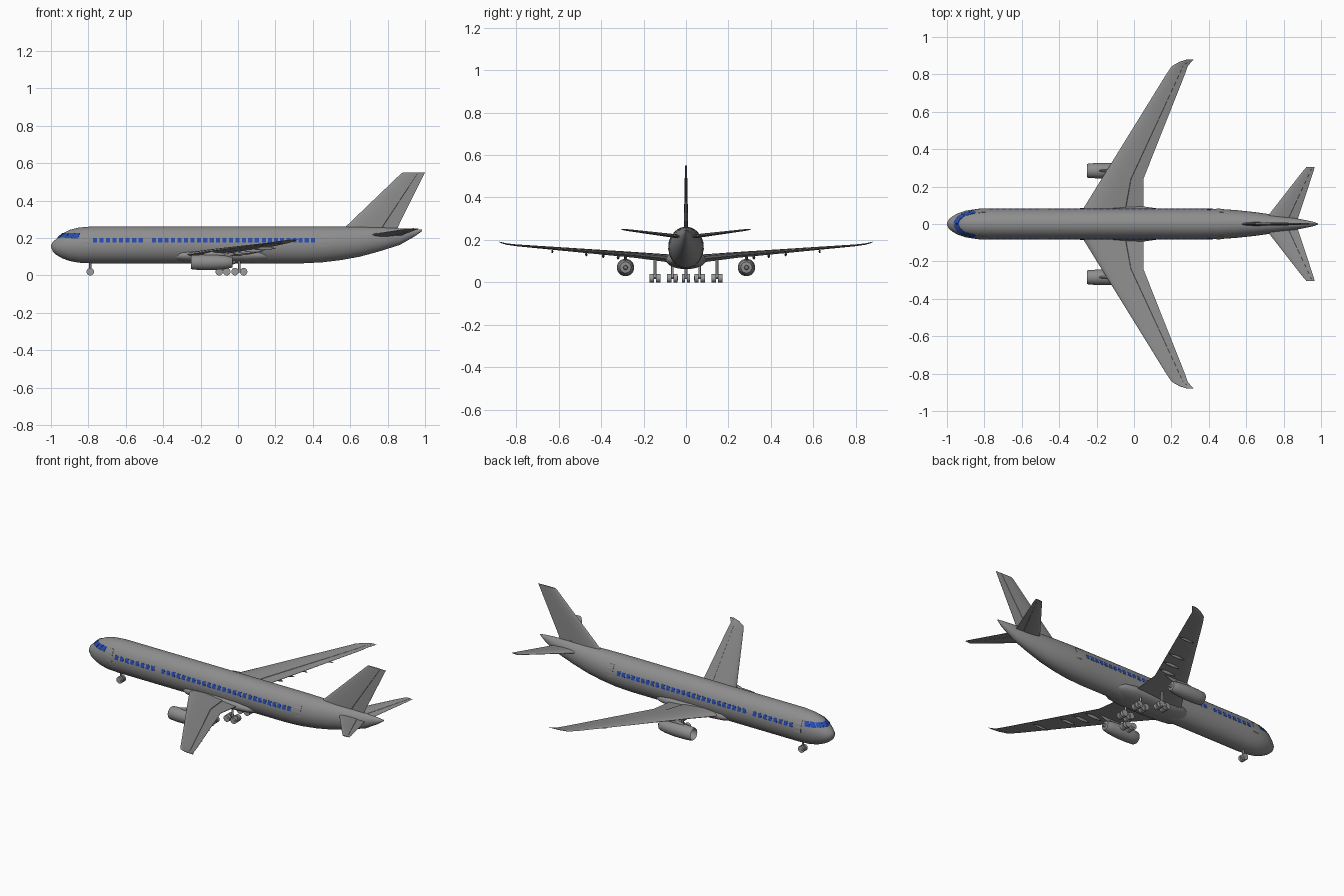
import bpy, bmesh, math
from mathutils import Vector

if "Cube" in bpy.data.objects:
    bpy.data.objects.remove(bpy.data.objects["Cube"])


def material(name, rgb):
    m = bpy.data.materials.new(name)
    m.use_nodes = True
    m.diffuse_color = (*rgb, 1)
    m.node_tree.nodes["Principled BSDF"].inputs["Base Color"].default_value = (*rgb, 1)
    return m


GREY = material("body grey", (0.27, 0.27, 0.27))
GEAR = material("gear grey", (0.33, 0.33, 0.33))
BLUE = material("window blue", (0.02, 0.07, 0.45))
smooth_parts = []


def make_object(name, bm, mat, smooth=True):
    me = bpy.data.meshes.new(name)
    bm.to_mesh(me)
    bm.free()
    me.materials.append(mat)
    ob = bpy.data.objects.new(name, me)
    bpy.context.collection.objects.link(ob)
    if smooth:
        smooth_parts.append(ob)
    return ob


def loft(name, rings):
    """Skin a list of point rings and cap both ends."""
    bm = bmesh.new()
    vs = [[bm.verts.new(p) for p in ring] for ring in rings]
    n = len(rings[0])
    for a, b in zip(vs, vs[1:]):
        for i in range(n):
            j = (i + 1) % n
            bm.faces.new((a[i], a[j], b[j], b[i]))
    bm.faces.new(vs[0])
    bm.faces.new(vs[-1])
    bmesh.ops.recalc_face_normals(bm, faces=bm.faces)
    make_object(name, bm, GREY)


def tube(name, stations, y=0, sides=32):
    """Loft ellipses given as (x, bottom, top, half width)."""
    rings = []
    for x, lo, hi, w in stations:
        angles = [math.tau * i / sides for i in range(sides)]
        rings.append([(x, y + w * math.cos(a), (lo + hi) / 2 + (hi - lo) / 2 * math.sin(a))
                      for a in angles])
    loft(name, rings)


# Aerofoil outlines (chord fraction, thickness fraction) with a step at the flap hinge
TOP = [(0, 0), (.03, .22), (.1, .38), (.3, .5), (.5, .43), (.7, .3), (.708, .22), (1, .04)]
WING = TOP + [(1, -.04), (.65, -.2), (.3, -.36), (.08, -.25)]
SYMMETRIC = TOP + [(u, -v) for u, v in reversed(TOP[1:])]


def foil(name, profile, sections, place):
    """Loft aerofoils given as (front x, rear x, span, height, thickness)."""
    loft(name, [[place(a + u * (b - a), span, h, v * t) for u, v in profile]
                for a, b, span, h, t in sections])


# Fuselage
HULL = [(-1, .152, .162, .004), (-.99, .127, .179, .025), (-.97, .109, .197, .042),
        (-.94, .092, .224, .058), (-.9, .077, .244, .071), (-.85, .068, .256, .079),
        (-.78, .065, .262, .083), (.35, .065, .262, .083), (.45, .07, .262, .081),
        (.55, .082, .261, .074), (.65, .1, .26, .063), (.75, .127, .257, .049),
        (.865, .163, .252, .031), (.95, .212, .248, .014), (.985, .238, .245, .003)]
tube("fuselage", HULL, sides=48)


def hull_y(x, z):
    """Half width of the fuselage at x and height z (0 outside)."""
    for a, b in zip(HULL, HULL[1:]):
        if a[0] <= x <= b[0]:
            lo, hi, w = Vector(a[1:]).lerp(Vector(b[1:]), (x - a[0]) / (b[0] - a[0]))
            k = (2 * z - lo - hi) / (hi - lo)
            return w * math.sqrt(max(0, 1 - k * k))
    return 0


def patches(name, boxes, point, mat, thick, steps=3):
    """Thin plates that follow the hull; each box is (u0, u1, z0, z1)."""
    bm = bmesh.new()
    for u0, u1, z0, z1 in boxes:
        for side in (-1, 1):
            grid = [[bm.verts.new(point(u0 + (u1 - u0) * i / steps,
                                        z0 + (z1 - z0) * j / steps, side))
                     for j in range(steps + 1)] for i in range(steps + 1)]
            for i in range(steps):
                for j in range(steps):
                    quad = [grid[i][j], grid[i][j + 1], grid[i + 1][j + 1], grid[i + 1][j]]
                    bm.faces.new(quad if side > 0 else quad[::-1])
    ob = make_object(name, bm, mat, smooth=False)
    mod = ob.modifiers.new("thickness", "SOLIDIFY")
    mod.thickness = thick
    mod.offset = 0


def on_side(x, z, side):
    return (x, side * hull_y(x, z), z)


def on_nose(angle, z, side):
    """Hull point along a ray fanned out from the cockpit centre."""
    near, far = 0, .2
    c, s = math.cos(math.radians(angle)), math.sin(math.radians(angle))
    for _ in range(24):
        r = (near + far) / 2
        if r * s < hull_y(-.8 - r * c, z):
            near = r
        else:
            far = r
    return (-.8 - near * c, side * near * s, z)


# Cabin windows, cockpit windows and doors
cabin = []
for first, last, count in ((-.765, -.52, 8), (-.45, .1, 17), (.138, .4, 9)):
    for i in range(count):
        x = first + (last - first) * i / (count - 1)
        cabin.append((x - .011, x + .011, .175, .201))
patches("cabin_windows", cabin, on_side, BLUE, .0025)
panes = [(.5, 11, .203, .225), (12, 23, .202, .225), (24, 36, .199, .226), (37.5, 53, .198, .226)]
patches("cockpit_windows", panes, on_nose, BLUE, .004, 4)
patches("doors", [(-.832, -.795, .155, .226), (.44, .478, .155, .226)], on_side, GREY, .004)

# Belly fairing where the wings join
tube("belly_fairing", [(-.35, .08, .13, .05), (-.3, .07, .142, .083), (-.22, .064, .15, .092),
                       (-.1, .062, .154, .096), (.05, .063, .15, .094), (.12, .07, .14, .084),
                       (.18, .08, .125, .05)])

# Tail fin
foil("tail_fin", SYMMETRIC, [(.554, .848, .24, 0, .022), (.596, .865, .28, 0, .02),
                             (.865, .993, .538, 0, .01), (.88, 1, .55, 0, .008)],
     lambda x, span, h, off: (x, off, span))


def cylinder(bm, a, b, radius, sides=20):
    a, b = Vector(a), Vector(b)
    turn = (b - a).to_track_quat("Z", "Y").to_matrix().to_4x4()
    turn.translation = (a + b) / 2
    bmesh.ops.create_cone(bm, cap_ends=True, segments=sides, radius1=radius, radius2=radius,
                          depth=(b - a).length, matrix=turn)


def landing_gear(name, y, axles, spread, width, radius, top):
    """Strut, truck beam and a wheel pair on every axle."""
    bm = bmesh.new()
    mid = sum(axles) / len(axles)
    cylinder(bm, (mid, y, radius), (mid, y, top), .006, 12)
    if len(axles) > 1:
        cylinder(bm, (axles[0], y, radius), (axles[-1], y, radius), .005, 12)
    for x in axles:
        cylinder(bm, (x, y - spread, radius), (x, y + spread, radius), .004, 12)
        for s in (-1, 1):
            c = y + s * spread
            cylinder(bm, (x, c - width / 2, radius), (x, c + width / 2, radius), radius)
            cylinder(bm, (x, c - width / 2 - .001, radius), (x, c + width / 2 + .001, radius),
                     radius * .55)
    make_object(name, bm, GEAR)


landing_gear("nose_gear", 0, [-.79], .012, .014, .02, .08)

# Parts repeated on both sides
for s, tag in ((-1, "near"), (1, "far")):
    def flat(x, span, h, off):
        return (x, s * span, h + off)

    foil("wing_" + tag, WING,
         [(-.285, .05, .06, .108, .045), (-.174, .05, .24, .127, .032),
          (.172, .272, .8, .174, .01), (.203, .288, .845, .18, .008),
          (.245, .308, .868, .186, .006), (.285, .32, .88, .191, .003)], flat)
    foil("tailplane_" + tag, SYMMETRIC,
         [(.69, .87, .01, .213, .02), (.895, .957, .273, .246, .009),
          (.922, .966, .305, .25, .005)], flat)

    # Engine: spinner, intake, cowl and tail cone in one turned shape
    ey, ez = s * .285, .07
    turned = [(-.225, .001), (-.21, .008), (-.205, .011), (-.2, .03), (-.245, .032),
              (-.252, .034), (-.245, .038), (-.2, .041), (-.13, .041), (-.07, .036),
              (-.035, .029), (-.03, .026), (-.028, .011), (-.015, .008), (-.014, .001)]
    tube("engine_" + tag, [(x, ez - r, ez + r, r) for x, r in turned], ey)
    foil("engine_pylon_" + tag, SYMMETRIC,
         [(-.2, -.05, .1, 0, .016), (-.18, 0, .118, 0, .016), (-.13, .03, .132, 0, .014)],
         lambda x, span, h, off: (x, ey + off, span))

    # Flap track fairings tucked under the trailing edge
    for i, y in enumerate((.32, .39, .47, .63)):
        rear, z = .05 + (y - .24) * .395, .112 + (y - .24) * .085
        size = .011 - .001 * i
        shape = [(-.11, .1), (-.09, .7), (-.06, 1), (-.03, .8), (0, .1)]
        tube(f"flap_fairing_{tag}_{i + 1}",
             [(rear + dx, z - size * k, z + size * k, size * .6 * k) for dx, k in shape],
             s * y, 12)

    landing_gear("wing_gear_" + tag, s * .146, [-.1, -.06], .015, .02, .02, .12)
    landing_gear("body_gear_" + tag, s * .064, [-.016, .03], .015, .02, .02, .08)

# Smooth shading with sharp edges kept
bpy.ops.object.select_all(action="DESELECT")
for ob in smooth_parts:
    ob.select_set(True)
bpy.context.view_layer.objects.active = smooth_parts[0]
bpy.ops.object.shade_smooth_by_angle(angle=math.radians(35))
